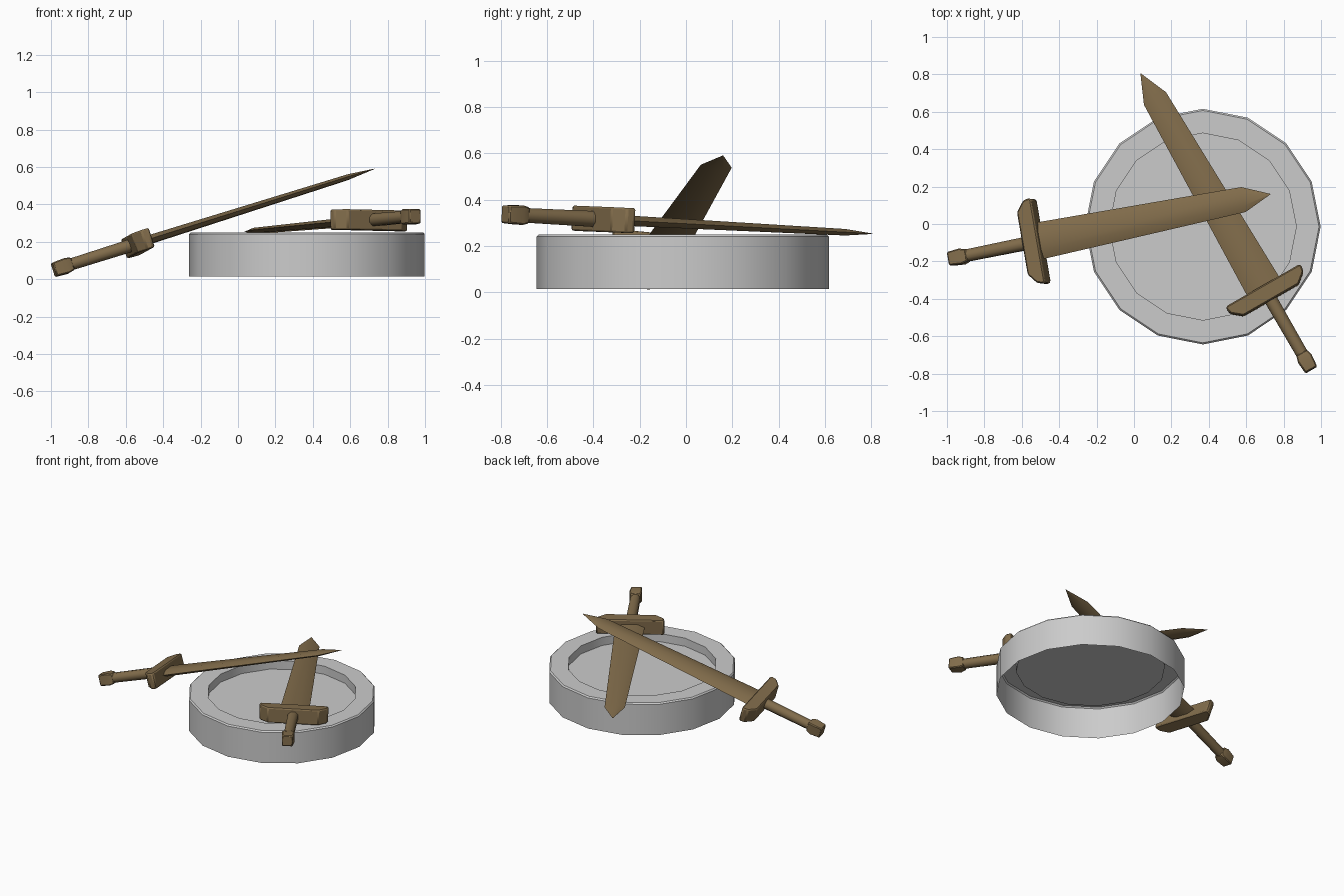
import bpy, bmesh, math
from mathutils import Vector, Matrix

if "Cube" in bpy.data.objects:
    bpy.data.objects.remove(bpy.data.objects["Cube"])

brown = bpy.data.materials.new("dark_bronze")
brown.diffuse_color = (0.22, 0.15, 0.07, 1)
brown.use_nodes = True
brown.node_tree.nodes["Principled BSDF"].inputs["Base Color"].default_value = brown.diffuse_color


def finish(name, bm, matrix=None, mat=None, bevel=0, angle=30):
    bmesh.ops.recalc_face_normals(bm, faces=bm.faces)
    me = bpy.data.meshes.new(name)
    bm.to_mesh(me)
    bm.free()
    ob = bpy.data.objects.new(name, me)
    bpy.context.collection.objects.link(ob)
    if matrix:
        ob.matrix_world = matrix
    if mat:
        me.materials.append(mat)
    if bevel:
        mod = ob.modifiers.new("bevel", 'BEVEL')
        mod.width, mod.segments = bevel, 1
        mod.limit_method = 'ANGLE'
    bpy.ops.object.select_all(action='DESELECT')
    ob.select_set(True)
    bpy.context.view_layer.objects.active = ob
    bpy.ops.object.shade_smooth_by_angle(angle=math.radians(angle))
    return ob


def loft(section, stations):
    """Sweep a section along +y; stations are (y, x scale, z scale)."""
    bm = bmesh.new()
    rings = [[bm.verts.new((x * sx, y, z * sz)) for x, z in section]
             for y, sx, sz in stations]
    n = len(section)
    for a, b in zip(rings, rings[1:]):
        for i in range(n):
            j = (i + 1) % n
            bm.faces.new((a[i], a[j], b[j], b[i]))
    bm.faces.new(rings[0])
    bm.faces.new(rings[-1])
    return bm


def sword(label, start, tip, side):
    start, tip = Vector(start), Vector(tip)
    u = (tip - start).normalized()
    w = Vector(side)
    w = (w - u * w.dot(u)).normalized()
    n = w.cross(u)
    m = Matrix.Translation(start) @ Matrix((w, u, n)).transposed().to_4x4()
    length = (tip - start).length

    # pommel: slightly tapered block
    square = [(-1, -1), (1, -1), (1, 1), (-1, 1)]
    finish(label + "_pommel", loft(square, [(0, .036, .038), (.07, .042, .042), (.105, .032, .034)]),
           m, brown, .006)

    # grip: octagonal rod
    octagon = [(math.cos(math.pi * (i + .5) / 4), math.sin(math.pi * (i + .5) / 4)) for i in range(8)]
    finish(label + "_grip", loft(octagon, [(.09, .035, .034), (.45, .038, .037)]), m, brown, angle=50)

    # crossguard: chamfered outline given depth
    bm = bmesh.new()
    half = [(.17, .43), (.225, .475), (.232, .51), (.222, .52)]
    outline = half + [(-x, y) for x, y in reversed(half)]
    face = bm.faces.new([bm.verts.new((x, y, -.054)) for x, y in outline])
    ext = bmesh.ops.extrude_face_region(bm, geom=[face])
    bmesh.ops.translate(bm, vec=(0, 0, .108),
                        verts=[v for v in ext["geom"] if isinstance(v, bmesh.types.BMVert)])
    finish(label + "_guard", bm, m, brown, .01)

    # blade: flattened hexagonal section tapering to a point
    hexa = [(-1, 0), (-.5, -1), (.5, -1), (1, 0), (.5, 1), (-.5, 1)]
    finish(label + "_blade", loft(hexa, [(.5, .1, .023), (length - .155, .068, .014),
                                         (length, .001, .001)]), m, brown, angle=60)


# shallow round shield, open underneath, with a recessed centre
bm = bmesh.new()
profile = [(.63, .015), (.63, .241), (.621, .25), (.5, .25), (.5, .19)]
SIDES = 16
rings = [[bm.verts.new((r * math.cos(math.tau * i / SIDES), r * math.sin(math.tau * i / SIDES), z))
          for i in range(SIDES)] for r, z in profile]
for a, b in zip(rings, rings[1:]):
    for i in range(SIDES):
        j = (i + 1) % SIDES
        bm.faces.new((a[i], a[j], b[j], b[i]))
bm.faces.new(rings[-1])
finish("round_shield", bm, Matrix.Translation((.368, -.014, 0)))

# two crossed swords resting on the shield
sword("upper_sword", (-.985, -.187, .05), (.73, .16, .59), (-.19, .98, -.1))
sword("lower_sword", (.948, -.78, .337), (.035, .805, .253), (.865, .5, -.02))
